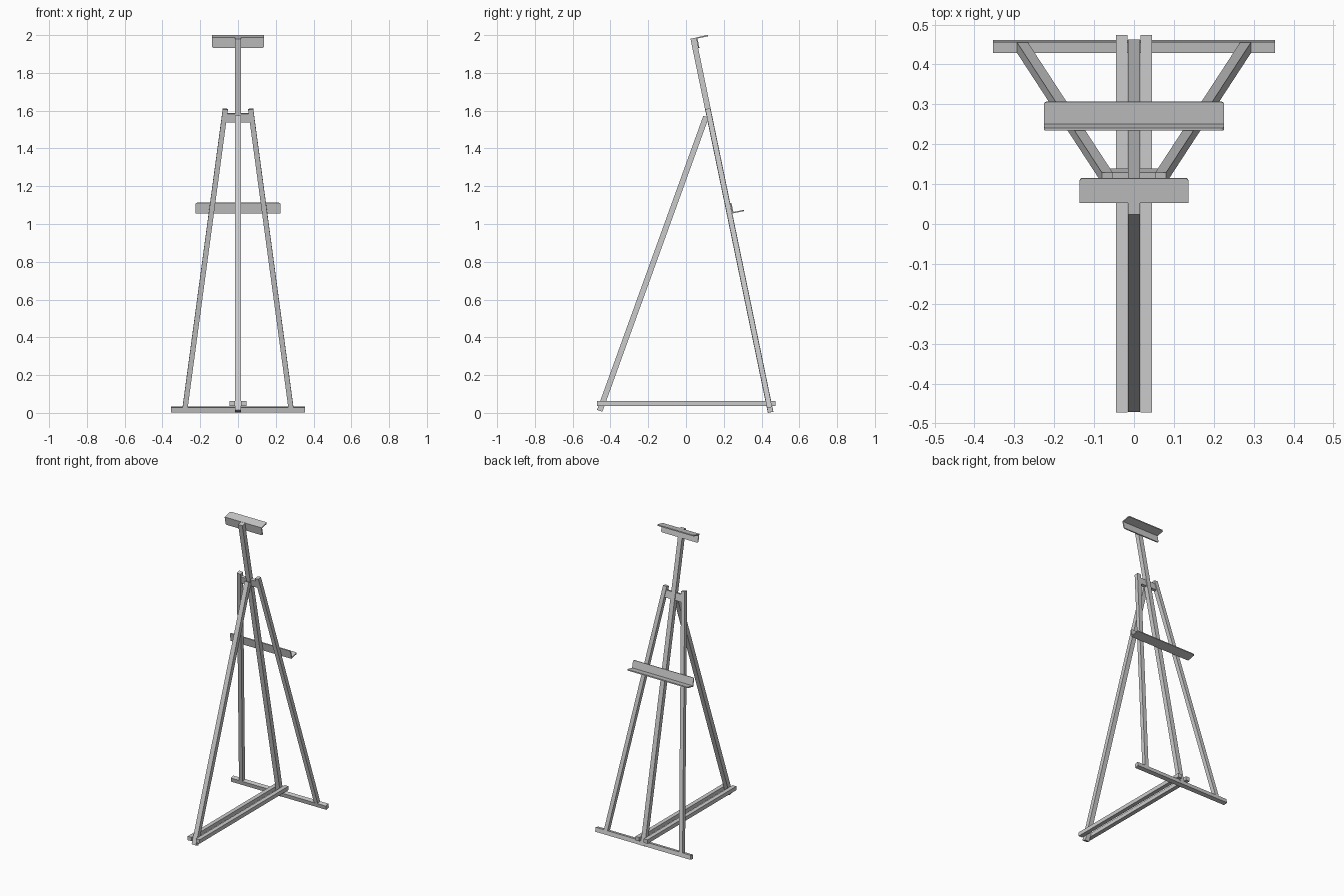
import bpy, bmesh
from mathutils import Vector, Matrix

if "Cube" in bpy.data.objects:
    bpy.data.objects.remove(bpy.data.objects["Cube"])

# Leaning plane of the easel front: U runs up the mast, N points out to the canvas side
BASE = Vector((0, 0.447, 0.0075))
U = Vector((0, -0.409, 1.9775)).normalized()
X = Vector((1, 0, 0))
N = U.cross(X)
if N.y < 0:
    N = -N


def plane_pt(x, t, n=0.0):
    return BASE + X * x + U * t + N * n


def add_object(name, bm):
    bmesh.ops.recalc_face_normals(bm, faces=bm.faces)
    mesh = bpy.data.meshes.new(name)
    bm.to_mesh(mesh)
    bm.free()
    ob = bpy.data.objects.new(name, mesh)
    bpy.context.collection.objects.link(ob)
    return ob


def beam(name, a, b, width, depth, normal):
    """Square-cut beam from a to b; depth is measured along normal."""
    a, b = Vector(a), Vector(b)
    d = (b - a).normalized()
    normal = (normal - d * normal.dot(d)).normalized()
    side = d.cross(normal)
    m = Matrix((side * width, normal * depth, b - a)).transposed().to_4x4()
    m.translation = (a + b) / 2
    bm = bmesh.new()
    bmesh.ops.create_cube(bm, size=1, matrix=m)
    return add_object(name, bm)


def plate(bm, origin, out, thick_dir, half, reach, thick, r=0.009):
    """Flat plate reaching along 'out', its two far corners rounded."""
    from math import sin, cos, pi
    pts = [(-half, 0), (half, 0)]
    for sx, a0 in ((1, 0), (-1, pi / 2)):
        for i in range(6):
            a = a0 + i * pi / 10
            pts.append((sx * (half - r) + r * cos(a), reach - r + r * sin(a)))
    face = bm.faces.new([bm.verts.new(origin + X * x + out * y) for x, y in pts])
    new = bmesh.ops.extrude_face_region(bm, geom=[face])["geom"]
    bmesh.ops.translate(bm, vec=thick_dir * thick,
                        verts=[v for v in new if isinstance(v, bmesh.types.BMVert)])


def holder(name, half, t, up):
    """L-shaped canvas holder: back plate on the mast face plus a shelf."""
    bm = bmesh.new()
    corner = plane_pt(0, t, 0.015)
    plate(bm, corner, U * up, N, half, 0.057, 0.007)
    plate(bm, corner, N, U * up, half, 0.063, 0.007)
    return add_object(name, bm)


# Central mast and rear leg
beam("mast", plane_pt(0, -0.0045), plane_pt(0, 2.018), 0.031, 0.030, N)
beam("rear_leg", (0, -0.457, 0.011), (0, 0.106, 1.568), 0.031, 0.030, Vector((0, 1, 0)))

# Front foot bar, tilted with the mast
beam("front_foot_bar", plane_pt(-0.354, 0.010), plane_pt(0.354, 0.010), 0.028, 0.028, N)

# Mirrored side legs and the pair of floor rails
for s, tag in ((-1, "left"), (1, "right")):
    beam("side_leg_" + tag, plane_pt(s * 0.281, 0.014), plane_pt(s * 0.067, 1.635),
         0.027, 0.027, N)
    beam("floor_rail_" + tag, (s * 0.0305, -0.472, 0.049), (s * 0.0305, 0.474, 0.049),
         0.028, 0.026, Vector((0, 0, 1)))

# Cross piece joining the tops of the legs
beam("top_cross_piece", plane_pt(-0.068, 1.587), plane_pt(0.068, 1.587), 0.048, 0.018, N)

# Canvas holders
holder("lower_canvas_tray", 0.226, 1.067, 1)
holder("upper_canvas_clamp", 0.137, 2.019, -1)
